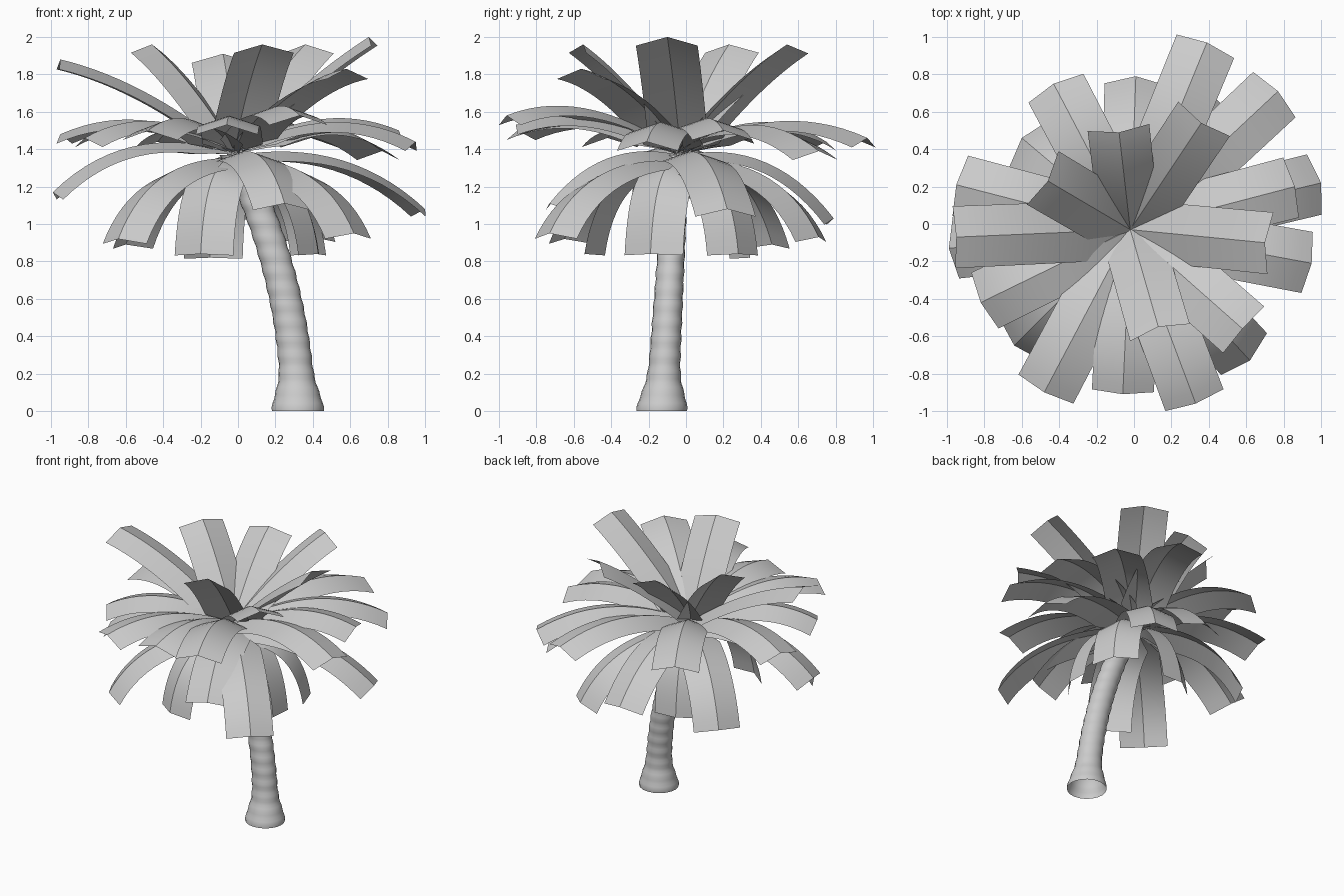
import bpy, math
from mathutils import Vector

if "Cube" in bpy.data.objects:
    bpy.data.objects.remove(bpy.data.objects["Cube"])


def make_object(name, verts, faces):
    mesh = bpy.data.meshes.new(name)
    mesh.from_pydata(verts, [], faces)
    mesh.update()
    ob = bpy.data.objects.new(name, mesh)
    bpy.context.collection.objects.link(ob)
    bpy.ops.object.select_all(action='DESELECT')
    ob.select_set(True)
    bpy.context.view_layer.objects.active = ob
    bpy.ops.object.shade_smooth_by_angle(angle=math.radians(30))
    return ob


# Leaning, ringed trunk, open at the bottom
SIDES, RINGS, HEIGHT = 20, 64, 1.37
verts, faces = [], []
for i in range(RINGS + 1):
    z = HEIGHT * i / RINGS
    cx, cy = 0.32 - 0.006 * z - 0.174 * z * z, -0.13 + 0.06 * z
    flare = 0.048 * math.exp(-(z / 0.13) ** 2) + 0.0025 * math.sin(z * 2 * math.pi / 0.09)
    rx, ry = 0.091 - 0.006 * z + flare, 0.088 - 0.018 * z + flare
    for k in range(SIDES):
        a = 2 * math.pi * k / SIDES
        verts.append((cx + rx * math.cos(a), cy + ry * math.sin(a), z))
for i in range(RINGS):
    for k in range(SIDES):
        a, b = i * SIDES + k, i * SIDES + (k + 1) % SIDES
        faces.append((a, b, b + SIDES, a + SIDES))
make_object("trunk", verts, faces)

CROWN = Vector((-0.02, -0.03, 0))


def frond(name, tip, base_z, reach, control_z, segs=15):
    """Arched strip folded along a raised midrib, pointed at the crown."""
    tip = Vector(tip)
    out = (tip - CROWN)
    out.z = 0
    radius = out.length
    out.normalize()
    side = Vector((-out.y, out.x, 0))
    p0 = CROWN - out * 0.03 + Vector((0, 0, base_z))
    p1 = CROWN + out * radius * reach + Vector((0, 0, control_z))
    verts, faces = [], []
    for i in range(segs + 1):
        t = i / segs
        p = p0 * (1 - t) ** 2 + p1 * 2 * t * (1 - t) + tip * t * t
        d = ((p1 - p0) * (1 - t) + (tip - p1) * t).normalized()
        n = d.cross(side).normalized()
        w = 0.01 + 0.15 * min(1, t / 0.2) + 0.006 * t
        drop = 0.055 * w / 0.166
        verts += [p + side * w - n * drop, p, p - side * w - n * drop]
    for i in range(segs):
        a = i * 3
        faces += [(a + 3, a + 4, a + 1, a), (a + 4, a + 5, a + 2, a + 1)]
    make_object(name, verts, faces)


# Tiers: base height, control point reach and height, frond tips
tiers = {
    "upper_frond": (1.36, 0.5, 1.77, [
        (0.70, -0.10, 2.0), (0.13, -0.55, 1.96), (0.58, -0.56, 1.83), (0.36, 0.54, 1.96),
        (-0.95, -0.07, 1.88), (-0.46, 0.23, 1.96), (-0.08, 0.49, 1.91)]),
    "middle_frond": (1.37, 0.52, 1.68, [
        (0.39, 0.97, 1.46), (0.77, 0.71, 1.39), (0.86, 0.20, 1.50), (0.95, -0.21, 1.44),
        (-0.06, -0.91, 1.53), (-0.48, -0.90, 1.50),
        (-0.82, -0.42, 1.46), (-0.95, 0.21, 1.48), (-0.43, 0.75, 1.44)]),
    "front_frond": (1.37, 0.55, 1.75, [(0.33, -0.96, 1.58)]),
    "left_frond": (1.37, 0.58, 1.57, [(-0.99, -0.13, 1.17)]),
    "drooping_frond": (1.36, 0.58, 1.48, [
        (1.0, 0.22, 1.08), (0.25, -0.73, 1.11), (0.01, 0.79, 1.03)]),
    "low_frond": (1.35, 0.72, 1.38, [
        (0.62, -0.73, 0.95), (-0.64, -0.65, 0.92), (-0.60, 0.46, 0.89), (0.40, 0.71, 0.93)]),
    "hanging_frond": (1.35, 0.85, 1.38, [
        (-0.20, -0.54, 0.84), (0.43, -0.19, 0.84), (-0.15, 0.34, 0.82), (0.42, 0.28, 0.84)]),
}
for name, (base_z, reach, control_z, tips) in tiers.items():
    for i, tip in enumerate(tips):
        frond(f"{name}_{i + 1}", tip, base_z, reach, control_z)
